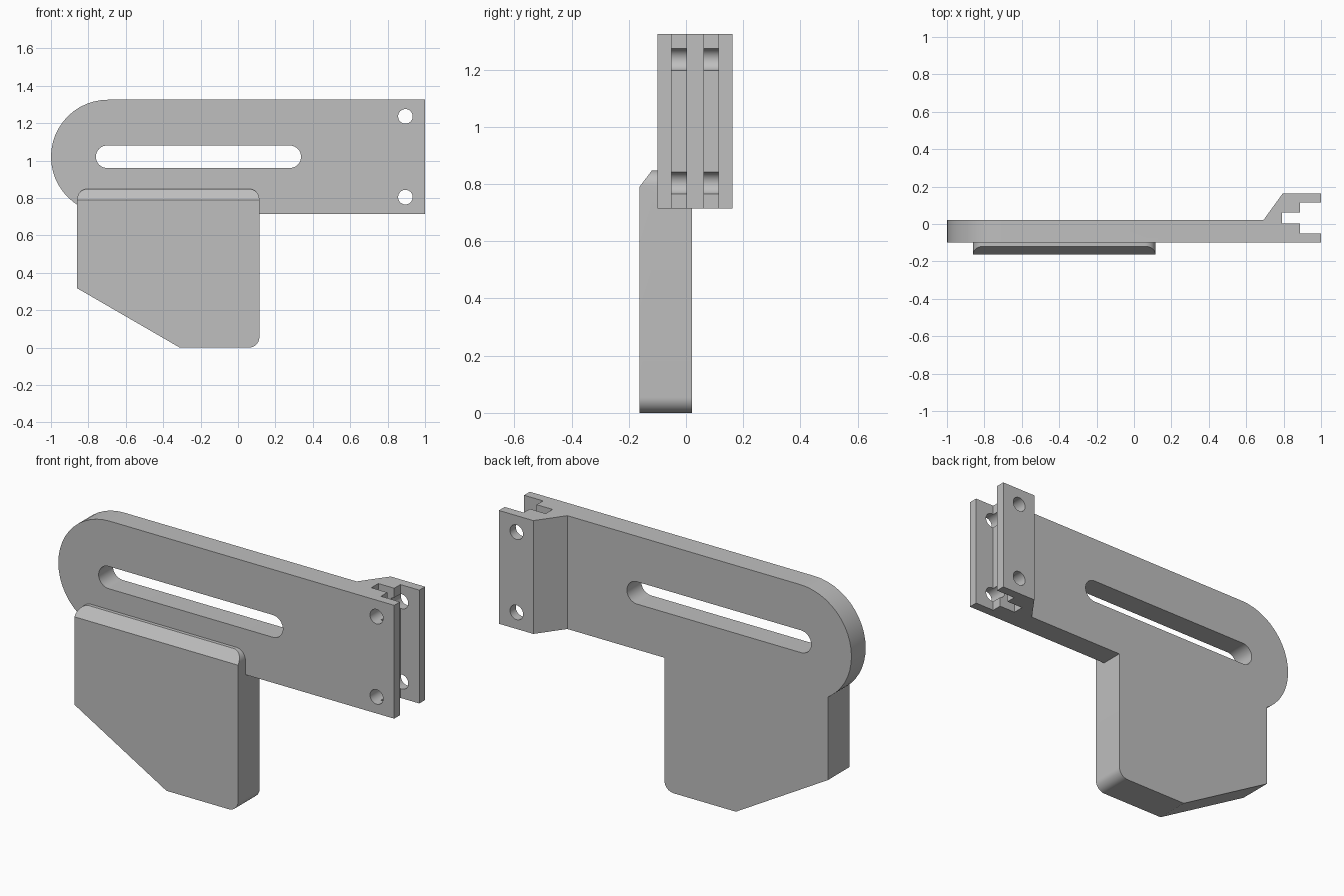
import bpy
import bmesh
import math
from mathutils import Vector

old = bpy.data.objects.get("Cube")
if old:
    bpy.data.objects.remove(old, do_unlink=True)

grey = bpy.data.materials.new("plain grey")
grey.use_nodes = True
colour = (0.52, 0.52, 0.52, 1)
grey.diffuse_color = colour
grey.node_tree.nodes["Principled BSDF"].inputs["Base Color"].default_value = colour


def rounded(corners, steps=12):
    """Outline from (a, b, radius) corners, with an arc at each rounded one."""
    out = []
    for i, (a, b, r) in enumerate(corners):
        p = Vector((a, b))
        if r == 0:
            out.append(p)
            continue
        u = (Vector(corners[i - 1][:2]) - p).normalized()
        v = (Vector(corners[(i + 1) % len(corners)][:2]) - p).normalized()
        half = u.angle(v) / 2
        centre = p + (u + v).normalized() * r / math.sin(half)
        start = p + u * r / math.tan(half) - centre
        end = p + v * r / math.tan(half) - centre
        sweep = math.pi - 2 * half
        for k in range(steps + 1):
            t = k / steps
            w = start * math.sin((1 - t) * sweep) + end * math.sin(t * sweep)
            out.append(centre + w / math.sin(sweep))
    return out


def box_outline(x0, x1, z0, z1, r_left, r_right):
    return rounded([(x0, z0, r_left), (x1, z0, r_right),
                    (x1, z1, r_right), (x0, z1, r_left)])


def prism(name, outline, lo, hi, axis):
    """Extrude an outline along y (front outline) or z (plan outline)."""
    bm = bmesh.new()
    if axis == "y":
        verts = [bm.verts.new((a, lo, b)) for a, b in outline]
        move = (0, hi - lo, 0)
    else:
        verts = [bm.verts.new((a, b, lo)) for a, b in outline]
        move = (0, 0, hi - lo)
    face = bm.faces.new(verts)
    ext = bmesh.ops.extrude_face_region(bm, geom=[face])
    bmesh.ops.translate(bm, vec=move, verts=[
        g for g in ext["geom"] if isinstance(g, bmesh.types.BMVert)])
    bmesh.ops.remove_doubles(bm, verts=bm.verts, dist=1e-5)
    bmesh.ops.recalc_face_normals(bm, faces=bm.faces)
    mesh = bpy.data.meshes.new(name)
    bm.to_mesh(mesh)
    bm.free()
    mesh.materials.append(grey)
    obj = bpy.data.objects.new(name, mesh)
    bpy.context.collection.objects.link(obj)
    return obj


def combine(obj, tool, operation):
    """Apply a boolean and discard the tool."""
    mod = obj.modifiers.new(operation.lower(), "BOOLEAN")
    mod.operation, mod.object, mod.solver = operation, tool, "EXACT"
    bpy.context.view_layer.objects.active = obj
    bpy.ops.object.modifier_apply(modifier=mod.name)
    bpy.data.objects.remove(tool, do_unlink=True)


FRONT, BACK, ARM_FRONT, ARM_BACK = -0.163, 0.163, -0.1, 0.021
BOTTOM, TOP = 0.715, 1.325
MID = (BOTTOM + TOP) / 2

# Arm with the stepped clamp channel at its end
plan = [(-1.1, ARM_FRONT), (1, ARM_FRONT), (1, -0.051), (0.887, -0.051),
        (0.887, 0.003), (0.792, 0.003), (0.792, 0.062), (0.887, 0.062),
        (0.887, 0.114), (1, 0.114), (1, BACK), (0.795, BACK),
        (0.692, ARM_BACK), (-1.1, ARM_BACK)]
arm = prism("slotted_arm_bracket", plan, BOTTOM - 0.2, TOP + 0.2, "z")

# Round the free end of the arm
radius = (TOP - BOTTOM) / 2
limit = prism("arm_limit", box_outline(-1, 1.2, BOTTOM, TOP, radius, 0), -0.4, 0.4, "y")
combine(arm, limit, "INTERSECT")

# Paddle below the arm, with rounded corners and a clipped lower corner
outline = rounded([(-0.86, 0.317, 0), (-0.312, 0, 0), (0.114, 0, 0.055),
                   (0.114, 0.848, 0.055), (-0.86, 0.848, 0.055)])
paddle = prism("paddle", outline, FRONT, ARM_BACK, "y")

# Bevel along the paddle's top front edge
bm = bmesh.new()
bm.from_mesh(paddle.data)
cut = bmesh.ops.bisect_plane(bm, geom=bm.verts[:] + bm.edges[:] + bm.faces[:],
                             plane_co=(0, FRONT, 0.79), plane_no=(0, -0.058, 0.044),
                             clear_outer=True)
bmesh.ops.holes_fill(bm, edges=[g for g in cut["geom_cut"]
                                if isinstance(g, bmesh.types.BMEdge)])
bmesh.ops.recalc_face_normals(bm, faces=bm.faces)
bm.to_mesh(paddle.data)
bm.free()
combine(arm, paddle, "UNION")

# Long adjustment slot
slot = prism("slot_cutter", box_outline(-0.76, 0.337, MID - 0.06, MID + 0.06, 0.06, 0.06),
             -0.4, 0.4, "y")
combine(arm, slot, "DIFFERENCE")

# Bolt holes through both clamp jaws
for z in (MID - 0.216, MID + 0.216):
    r = 0.039
    hole = prism("bolt_hole_cutter", box_outline(0.895 - r, 0.895 + r, z - r, z + r, r, r),
                 -0.4, 0.4, "y")
    combine(arm, hole, "DIFFERENCE")

# Smooth the arcs, keep the edges sharp
bpy.ops.object.select_all(action="DESELECT")
arm.select_set(True)
bpy.context.view_layer.objects.active = arm
bpy.ops.object.shade_smooth_by_angle(angle=math.radians(25))
